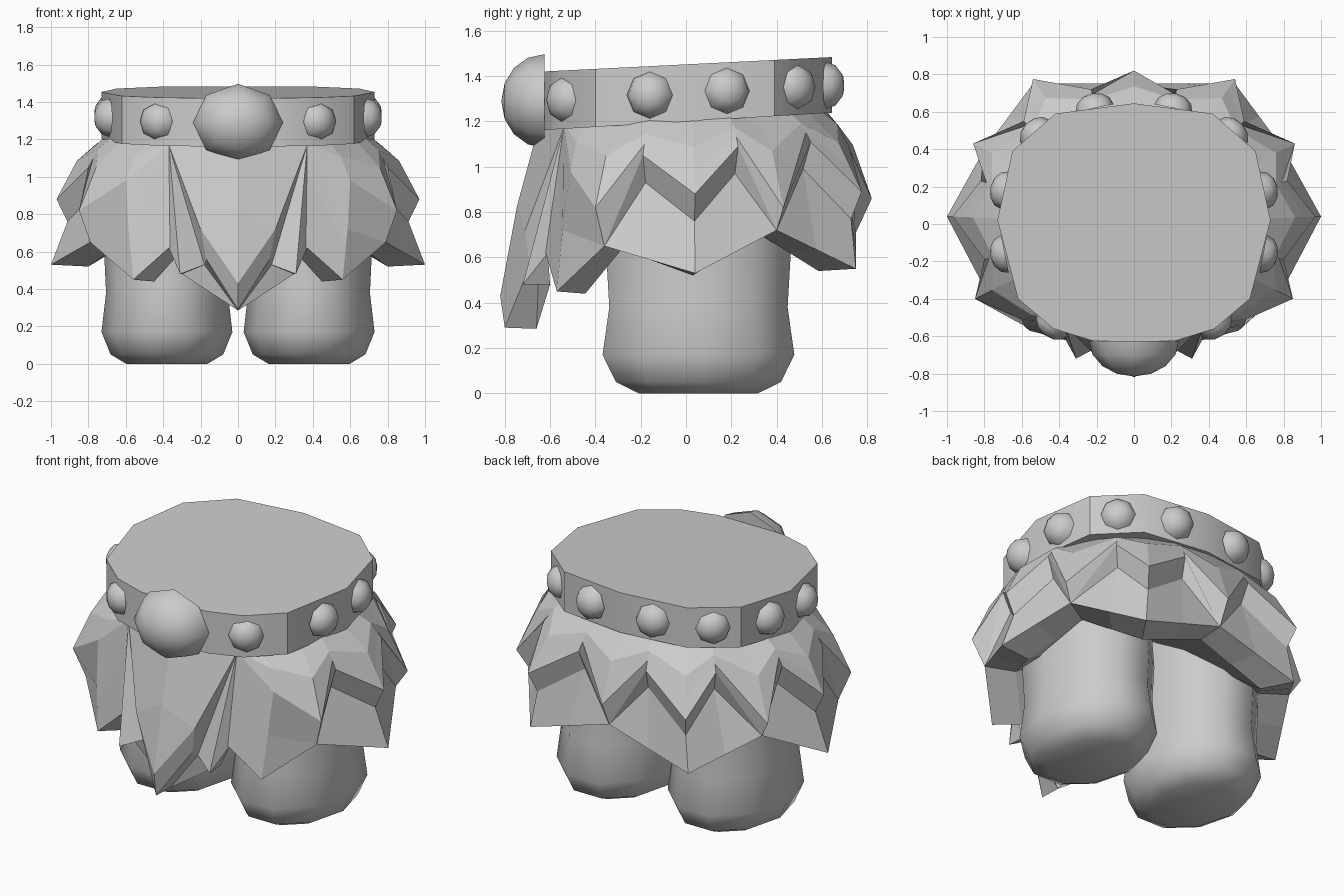
import bpy, bmesh, math
from mathutils import Vector, Matrix

cube = bpy.data.objects.get("Cube")
if cube:
    bpy.data.objects.remove(cube)

grey = bpy.data.materials.new("plain_grey")
grey.use_nodes = True
grey.diffuse_color = (0.6, 0.6, 0.6, 1)
grey.node_tree.nodes["Principled BSDF"].inputs["Base Color"].default_value = (0.6, 0.6, 0.6, 1)


def finish(name, bm, smooth=None):
    bmesh.ops.remove_doubles(bm, verts=bm.verts, dist=0.0005)
    bmesh.ops.recalc_face_normals(bm, faces=bm.faces)
    mesh = bpy.data.meshes.new(name)
    bm.to_mesh(mesh)
    bm.free()
    obj = bpy.data.objects.new(name, mesh)
    bpy.context.collection.objects.link(obj)
    mesh.materials.append(grey)
    if smooth:
        bpy.ops.object.select_all(action='DESELECT')
        obj.select_set(True)
        bpy.context.view_layer.objects.active = obj
        bpy.ops.object.shade_smooth_by_angle(angle=math.radians(smooth))


def loft(bm, rings, caps=True):
    """Join closed rings of points with quads."""
    loops = [[bm.verts.new(p) for p in ring] for ring in rings]
    n = len(loops[0])
    for a, b in zip(loops, loops[1:]):
        for i in range(n):
            j = (i + 1) % n
            bm.faces.new((a[i], a[j], b[j], b[i]))
    if caps:
        bm.faces.new(loops[0])
        bm.faces.new(loops[-1])
    return loops


def mirror_x(half):
    """Half of a loop, front to back, completed on the other side."""
    return half + [Vector((-p[0], *p[1:])) for p in reversed(half) if p[0] > 0.001]


def belt_z(y):
    return 1.2 + 0.06 * y


# Belt: slanted many-sided drum with a flat lid
outline = mirror_x([Vector(p) for p in (
    (0.22, -0.625), (0.43, -0.56), (0.62, -0.4), (0.73, 0.02),
    (0.65, 0.39), (0.42, 0.59), (0, 0.645))])
bm = bmesh.new()
loft(bm, [[(x, y, belt_z(y)) for x, y in outline],
          [(x, y, 1.452 + 0.05 * y) for x, y in outline]])
finish("belt", bm, 35)


# Half-sphere studs around the belt and a large one at the front
def dome(name, centre, outward, size, rows):
    bm = bmesh.new()
    bmesh.ops.create_uvsphere(bm, u_segments=8, v_segments=rows, radius=1)
    back = [v for v in bm.verts if v.co.z < -0.01]
    bmesh.ops.delete(bm, geom=back, context='VERTS')
    bmesh.ops.holes_fill(bm, edges=bm.edges)
    turn = Vector(outward).to_track_quat('Z', 'Y').to_matrix().to_4x4()
    bm.transform(Matrix.Translation(centre) @ turn @ Matrix.Diagonal((*size, 1)))
    finish(name, bm, 50)


for side, word in ((1, "left"), (-1, "right")):
    for i, (x, y, dx, dy) in enumerate((
            (0.43, -0.53, 0.6, -0.75), (0.69, -0.16, 1, -0.2), (0.69, 0.18, 1, 0.2),
            (0.52, 0.48, 0.75, 0.7), (0.21, 0.62, 0.2, 1))):
        dome(f"stud_{word}_{i + 1}", (side * x, y, 1.325 + 0.055 * y),
             (side * dx, dy, 0), (0.103, 0.103, 0.08), 6)
dome("front_boss", (0, -0.625, 1.29), (0, -1, 0), (0.24, 0.207, 0.19), 8)

# Fur skirt columns, front to back: bulge (or None), upper hem, lower hem (or None)
columns = [
    (None, (0.37, -0.54, 1.17), (0.37, -0.62, 0.62)),
    ((0.6, -0.51, 0.98), (0.585, -0.545, 0.72), (0.56, -0.57, 0.45)),
    ((0.85, -0.4, 0.82), (0.79, -0.36, 0.65), (0.79, -0.36, 0.65)),
    (None, (0.8, -0.19, 1.05), None),
    (None, (0.97, 0.04, 0.88), (1.0, 0.04, 0.53)),
    (None, (0.82, 0.23, 1.09), None),
    ((0.86, 0.43, 0.82), (0.8, 0.4, 0.72), (0.8, 0.4, 0.72)),
    (None, (0.59, 0.55, 1.11), None),
    (None, (0.54, 0.775, 0.89), (0.54, 0.75, 0.55)),
    (None, (0.23, 0.72, 1.09), None),
    ((0, 0.82, 0.86), (0, 0.75, 0.71), (0, 0.75, 0.71))]
rings = [[] for _ in range(7)]
for i, (bulge, up, low) in enumerate(columns):
    up = Vector(up)
    if low is None:
        low = (Vector(columns[i - 1][2]) + Vector(columns[i + 1][2])) / 2
    low = Vector(low)
    r = math.hypot(up.x / 0.7, up.y / 0.61)
    top = Vector((up.x / r, up.y / r, 0))
    top.z = belt_z(top.y) + 0.02
    peak = Vector(bulge) if bulge else up
    shoulder = top.lerp(peak, 0.6)
    shoulder.z = top.z + (peak.z - top.z) * 0.4
    if not bulge:
        peak = shoulder.lerp(up, 0.5)
    if i < 3 or up == low:  # no step where the fur layers meet
        step = up.lerp(low, 0.3)
    else:
        step = Vector((up.x * 0.94, up.y * 0.94, up.z - 0.12))
    inner = Vector((low.x * 0.8, low.y * 0.78, low.z - 0.01))
    for ring, p in zip(rings, (top, shoulder, peak, up, step, low, inner)):
        ring.append(p)
bm = bmesh.new()
hem = loft(bm, [mirror_x(r) for r in rings], caps=False)[-1]
centre = bm.verts.new((0, 0, 1.0))
for i, vert in enumerate(hem):
    bm.faces.new((hem[i - 1], vert, centre))
bmesh.ops.dissolve_degenerate(bm, edges=bm.edges, dist=0.0005)
finish("fur_skirt", bm)

# Pointed front apron with a folded pleat on each side
pts = dict(top=(0, -0.65, 1.18), corner=(0.37, -0.54, 1.17), mid=(0, -0.745, 0.83),
           edge=(0.2, -0.71, 0.72), tip=(0, -0.82, 0.43), edge_in=(0.17, -0.69, 0.56),
           tip_low=(0, -0.8, 0.29), tip_back=(0, -0.66, 0.285), fold_in=(0.18, -0.65, 0.53),
           fold=(0.31, -0.72, 0.48), fold_back=(0.3, -0.6, 0.48), seam=(0.37, -0.61, 0.62))
panels = ("top corner edge mid", "mid edge tip", "corner edge_in edge",
          "edge edge_in tip_low tip", "corner fold_in edge_in", "corner fold fold_in",
          "corner seam fold", "edge_in fold_in tip_back tip_low", "fold_in fold fold_back",
          "fold seam fold_back", "fold_in fold_back tip_back")
bm = bmesh.new()
for side in (1, -1):
    v = {k: bm.verts.new((side * x, y, z)) for k, (x, y, z) in pts.items()}
    for panel in panels:
        bm.faces.new([v[k] for k in panel.split()])
finish("front_apron", bm)

# Stubby rounded legs
profile = ((0.95, 0.9), (0.6, 0.96), (0.38, 0.93), (0.17, 1.0), (0.05, 0.86), (0, 0.62))
for side, word in ((1, "left"), (-1, "right")):
    bm = bmesh.new()
    loft(bm, [[(side * (0.38 + 0.35 * r * math.cos(a * math.tau / 10)),
                0.055 + 0.445 * r * math.sin(a * math.tau / 10), z)
               for a in range(10)] for z, r in profile])
    finish(f"leg_{word}", bm, 55)
